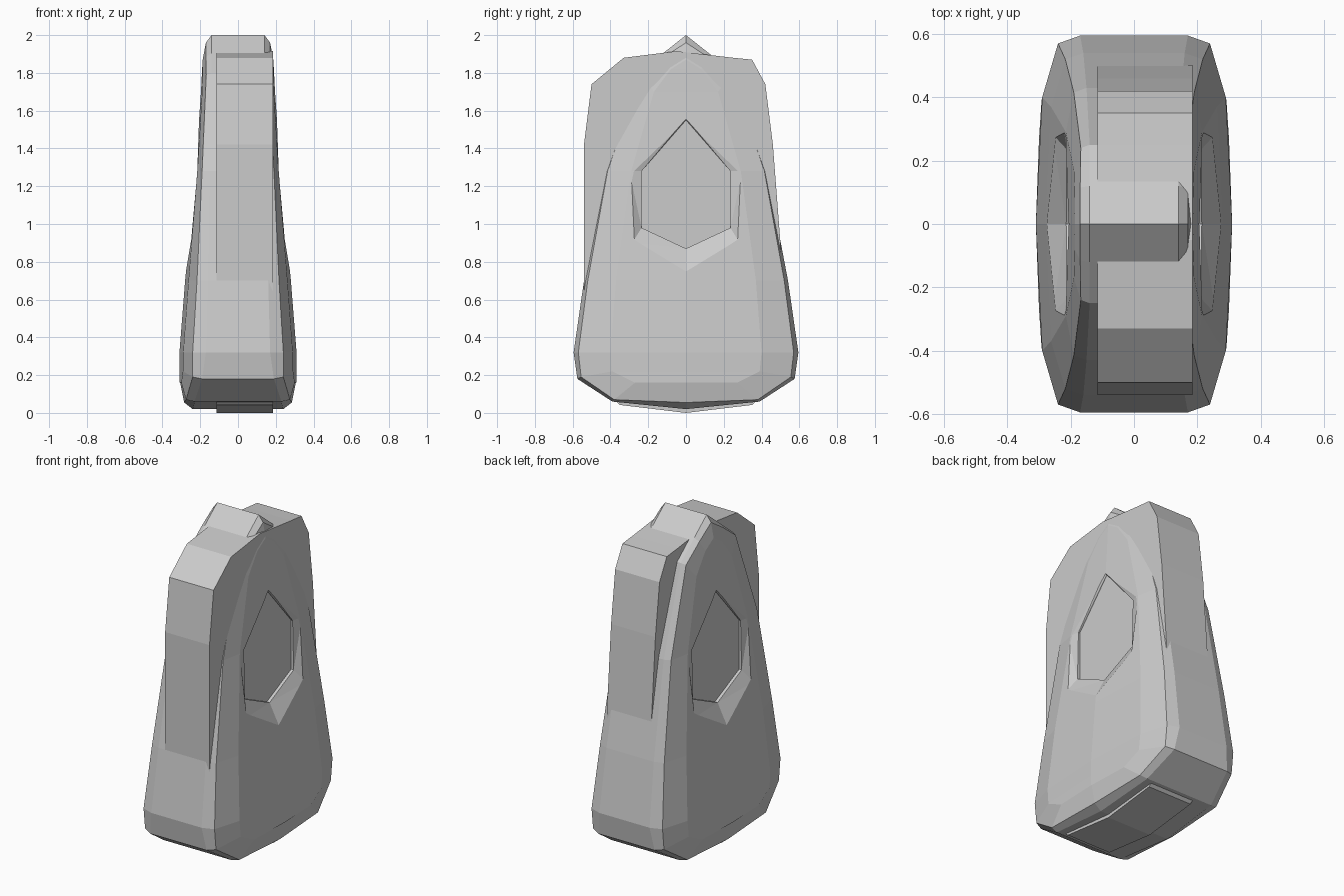
import bpy, bmesh

if "Cube" in bpy.data.objects:
    bpy.data.objects.remove(bpy.data.objects["Cube"])

def finish(bm, name):
    bmesh.ops.remove_doubles(bm, verts=bm.verts, dist=0.0005)
    bmesh.ops.dissolve_degenerate(bm, edges=bm.edges, dist=0.0005)
    bmesh.ops.recalc_face_normals(bm, faces=bm.faces)
    me = bpy.data.meshes.new(name)
    bm.to_mesh(me)
    bm.free()
    ob = bpy.data.objects.new(name, me)
    bpy.context.collection.objects.link(ob)
    return ob

def loft(bm, loops, closed=False):
    rows = [[bm.verts.new(p) for p in lp] for lp in loops]
    n = len(rows[0])
    for a, b in zip(rows, rows[1:]):
        for i in range(n if closed else n - 1):
            j = (i + 1) % n
            bm.faces.new((a[i], a[j], b[j], b[i]))
    return rows

# Shell: one quarter as (x, y, z) lines from peak to base, mirrored both ways
rim = [(.14, 0, 2), (.14, .12, 1.905), (.14, .25, 1.8), (.15, .43, 1.28), (.16, .54, .7),
       (.17, .595, .32), (.19, .575, .18), (.23, .39, .06), (.24, 0, .02)]
edge = [(.17, 0, 1.96), (.17, .115, 1.885), (.168, .24, 1.79), (.19, .415, 1.28), (.217, .52, .7),
        (.24, .57, .32), (.24, .555, .19), (.275, .38, .07), (.285, 0, .055)]
face = [(.187, 0, 1.87), (.187, .08, 1.82), (.19, .17, 1.7), (.215, .29, 1.28), (.262, .37, .7),
        (.29, .4, .32), (.292, .39, .22), (.3, .27, .16), (.308, 0, .17)]
mid_x = [.187, .19, .196, .225, .28, .31, .31, .31, .308]
centre = [(0, y, z) for x, y, z in rim]
middle = [(x, 0, p[2]) for x, p in zip(mid_x, face)]
bm = bmesh.new()
for sx in (1, -1):
    for sy in (1, -1):
        loft(bm, [[(x * sx, y * sy, z) for x, y, z in lp]
                  for lp in (centre, rim, edge, face, middle)])
shell = finish(bm, "shell")

# Chamfered six-sided recess on each side
def hexagon(half):
    return half + [(x, -y, z) for x, y, z in half[2:0:-1]]

lip = hexagon([(.21, 0, 1.56), (.222, .30, 1.28), (.258, .285, .9), (.28, 0, .74)])
step = hexagon([(.2, 0, 1.55), (.205, .235, 1.28), (.212, .235, .98), (.214, 0, .87)])
floor = [(.195, y, z) for x, y, z in step]
outer = [(.4, y, z) for x, y, z in lip]
for s in (1, -1):
    bm = bmesh.new()
    rows = loft(bm, [[(x * s, y, z) for x, y, z in lp]
                     for lp in (outer, lip, step, floor)], True)
    bm.faces.new(rows[0])
    bm.faces.new(rows[-1])
    bmesh.ops.triangulate(bm, faces=bm.faces)
    cutter = finish(bm, "recess_cutter")
    cutter.hide_render = True
    mod = shell.modifiers.new("recess", 'BOOLEAN')
    mod.operation = 'DIFFERENCE'
    mod.solver = 'EXACT'
    mod.object = cutter
    bpy.context.view_layer.objects.active = shell
    bpy.ops.object.modifier_apply(modifier=mod.name)
    bpy.data.objects.remove(cutter)

# Off-centre core slab showing at the front, back, top and base
profile = [(-.54, .7), (-.54, 1.42), (-.5, 1.74), (-.33, 1.88), (-.05, 1.915), (.25, 1.88),
           (.35, 1.87), (.42, 1.74), (.46, 1.42), (.5, .9), (.52, .35), (.5, .18),
           (.35, .042), (0, 0), (-.35, .042), (-.5, .18), (-.54, .35)]
bm = bmesh.new()
rows = loft(bm, [[(x, y, z) for y, z in profile] for x in (-.115, .185)], True)
for r in rows:
    bm.faces.new(r)
finish(bm, "core_slab")
